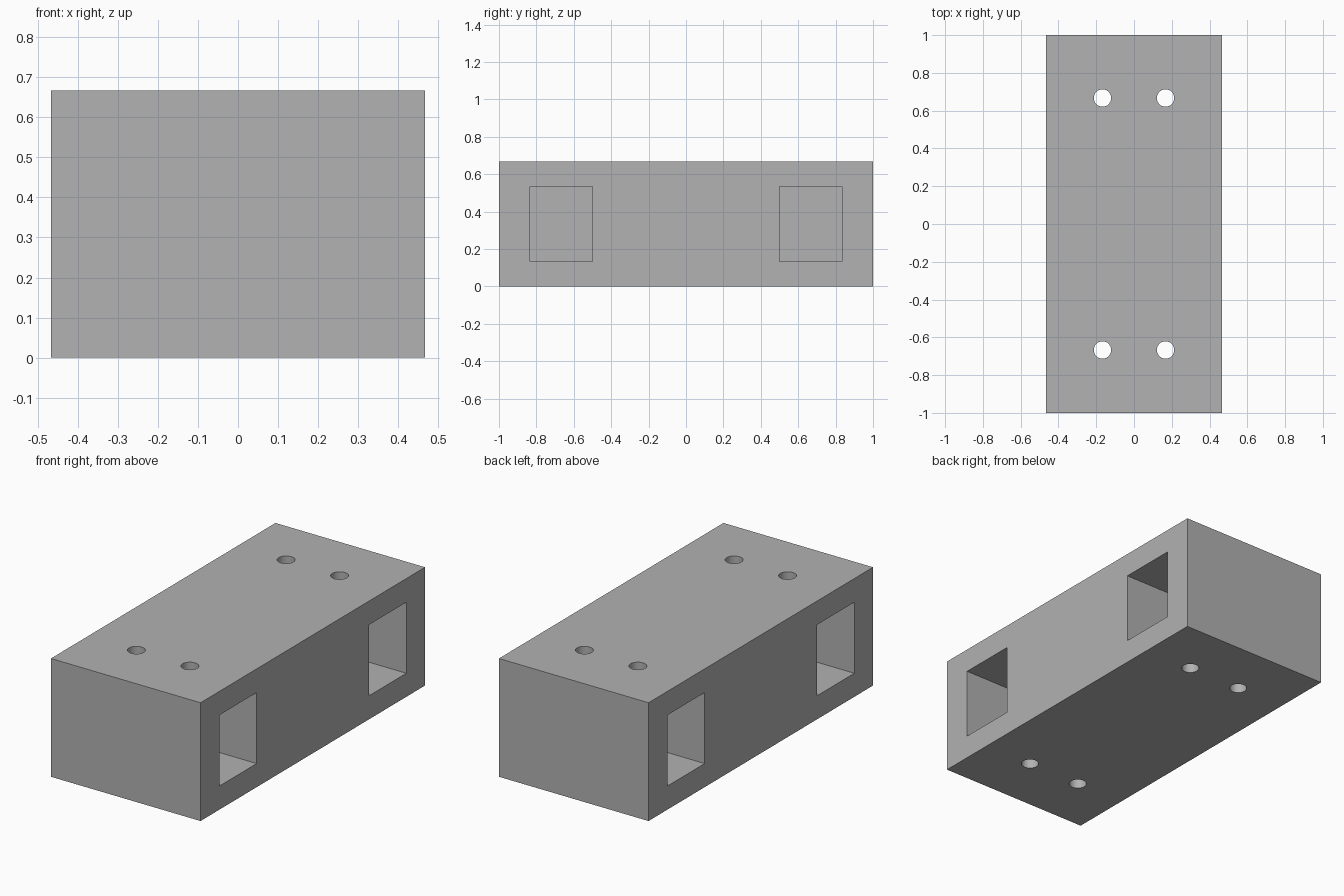
import bpy

cube = bpy.data.objects.get("Cube")
if cube:
    bpy.data.objects.remove(cube, do_unlink=True)

WIDTH, LENGTH, HEIGHT = 0.933, 2.0, 0.667
WEB = 0.067          # half thickness of the wall between opposite pockets

grey = bpy.data.materials.new("plain_grey")
grey.use_nodes = True
colour = (0.445, 0.445, 0.445, 1)
grey.diffuse_color = colour
grey.node_tree.nodes["Principled BSDF"].inputs["Base Color"].default_value = colour


def box(name, low, high):
    """Box between two opposite corners."""
    centre = [(a + b) / 2 for a, b in zip(low, high)]
    bpy.ops.mesh.primitive_cube_add(size=1, location=centre)
    ob = bpy.context.object
    ob.name = name
    ob.scale = [b - a for a, b in zip(low, high)]
    bpy.ops.object.transform_apply(location=True, rotation=False, scale=True)
    ob.data.materials.append(grey)
    return ob


# Solid block
block = box("block", (-WIDTH / 2, -LENGTH / 2, 0), (WIDTH / 2, LENGTH / 2, HEIGHT))

# Side pockets and vertical screw holes, repeated in each quarter
cutters = []
for sx in (-1, 1):
    for sy in (-1, 1):
        xs = sorted((sx * WEB, sx * 0.6))
        ys = sorted((sy * 0.5, sy * 0.833))
        cutters.append(box("pocket_cutter", (xs[0], ys[0], 0.133), (xs[1], ys[1], 0.533)))
        bpy.ops.mesh.primitive_cylinder_add(
            vertices=32, radius=0.046, depth=1,
            location=(sx * 0.167, sy * 0.667, HEIGHT / 2))
        hole = bpy.context.object
        hole.name = "screw_hole_cutter"
        hole.data.materials.append(grey)
        cutters.append(hole)

# Cut the block
bpy.context.view_layer.objects.active = block
for cutter in cutters:
    cut = block.modifiers.new("cut", 'BOOLEAN')
    cut.operation = 'DIFFERENCE'
    cut.solver = 'EXACT'
    cut.object = cutter
    bpy.ops.object.modifier_apply(modifier=cut.name)
for cutter in cutters:
    bpy.data.objects.remove(cutter, do_unlink=True)

# Round hole walls, crisp block edges
bpy.ops.object.select_all(action='DESELECT')
block.select_set(True)
bpy.context.view_layer.objects.active = block
bpy.ops.object.shade_smooth_by_angle()
